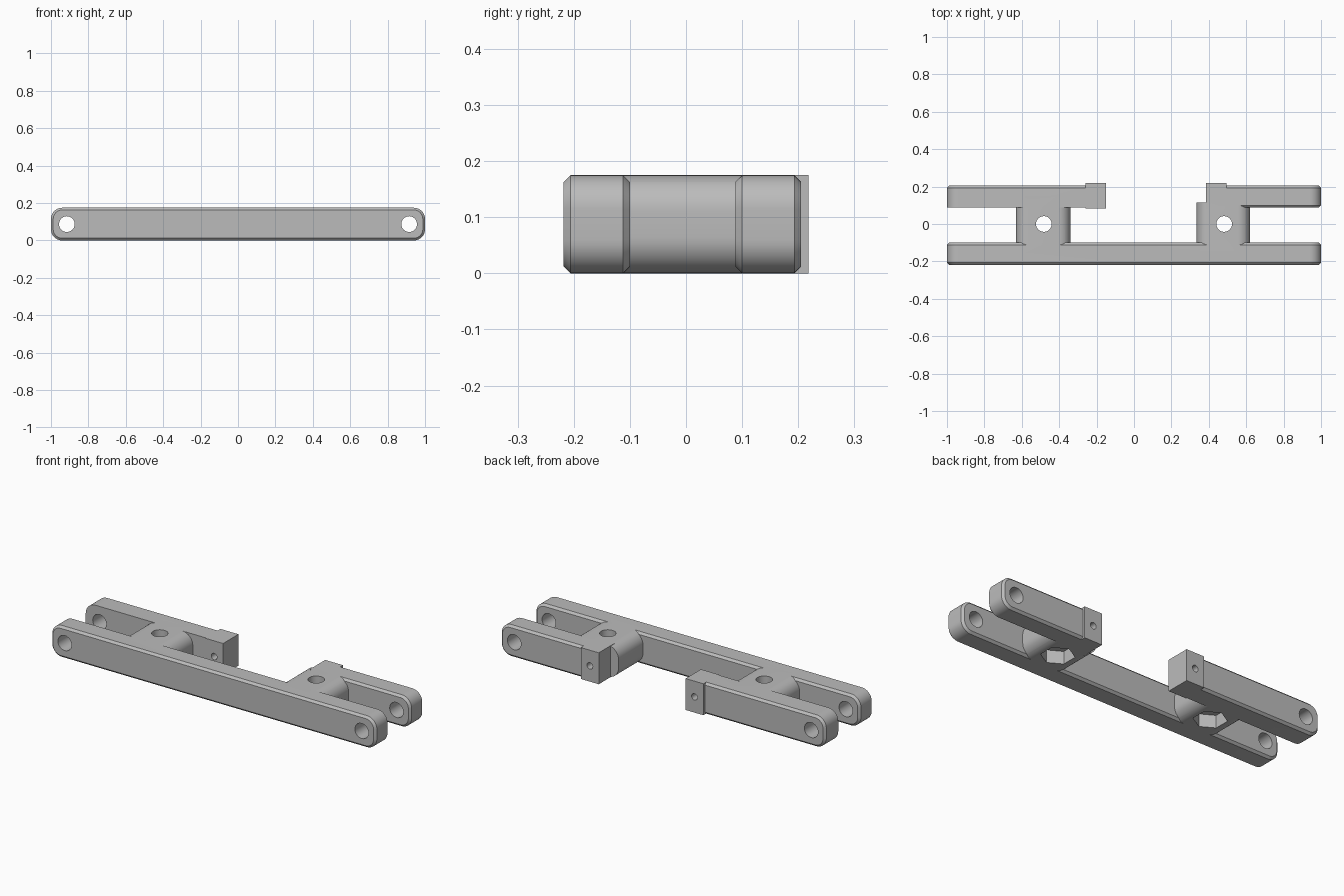
import bpy, bmesh, math
from mathutils import Matrix

cube = bpy.data.objects.get("Cube")
if cube:
    bpy.data.objects.remove(cube, do_unlink=True)

HEIGHT = 0.175
BACK = 0.218          # outermost depth, front bar and bosses
ARM_BACK = 0.205
INNER = 0.088         # inner face of the rear arms
CHAMFER = 0.012
MID = HEIGHT / 2

grey = bpy.data.materials.new("plain grey")
grey.use_nodes = True
grey.diffuse_color = (0.5, 0.5, 0.5, 1)
grey.node_tree.nodes["Principled BSDF"].inputs["Base Color"].default_value = (0.5, 0.5, 0.5, 1)


def add_object(name, bm):
    bmesh.ops.recalc_face_normals(bm, faces=bm.faces)
    mesh = bpy.data.meshes.new(name)
    bm.to_mesh(mesh)
    bm.free()
    mesh.materials.append(grey)
    obj = bpy.data.objects.new(name, mesh)
    bpy.context.scene.collection.objects.link(obj)
    return obj


def rounded_outline(x0, x1, radius, inset=0):
    """Rounded rectangle in the xz plane, shrunk by inset."""
    pts, steps = [], 10
    corners = [(x1 - radius, HEIGHT - radius), (x0 + radius, HEIGHT - radius),
               (x0 + radius, radius), (x1 - radius, radius)]
    for quarter, (cx, cz) in enumerate(corners):
        for i in range(steps + 1):
            a = math.pi / 2 * (quarter + i / steps)
            pts.append((cx + (radius - inset) * math.cos(a),
                        cz + (radius - inset) * math.sin(a)))
    return pts


def rounded_bar(name, x0, x1, y0, y1, radius=0.06, front=0, back=0):
    """Rounded outline swept along y, with optional chamfers at each face."""
    sections = [(y0, front)] if front else []
    sections += [(y0 + front, 0), (y1 - back, 0)]
    sections += [(y1, back)] if back else []
    bm = bmesh.new()
    rings = [[bm.verts.new((x, y, z)) for x, z in rounded_outline(x0, x1, radius, inset)]
             for y, inset in sections]
    for a, b in zip(rings, rings[1:]):
        for i in range(len(a)):
            j = (i + 1) % len(a)
            bm.faces.new((a[i], a[j], b[j], b[i]))
    bm.faces.new(rings[0])
    bm.faces.new(rings[-1])
    return add_object(name, bm)


def block(name, x0, x1, y0, y1):
    bm = bmesh.new()
    bmesh.ops.create_cube(bm, size=1, matrix=Matrix.Translation(
        ((x0 + x1) / 2, (y0 + y1) / 2, MID)) @ Matrix.Diagonal((x1 - x0, y1 - y0, HEIGHT, 1)))
    return add_object(name, bm)


def drill(name, centre, radius, length, axis="Z", sides=32):
    bm = bmesh.new()
    turn = Matrix.Rotation(math.pi / 2, 4, "X") if axis == "Y" else Matrix.Identity(4)
    bmesh.ops.create_cone(bm, cap_ends=True, segments=sides, radius1=radius, radius2=radius,
                          depth=length, matrix=Matrix.Translation(centre) @ turn)
    obj = add_object(name, bm)
    obj.hide_render = True
    return obj


def combine(body, tool, operation):
    mod = body.modifiers.new(operation.lower(), "BOOLEAN")
    mod.operation, mod.solver, mod.object = operation, "EXACT", tool
    bpy.context.view_layer.objects.active = body
    bpy.ops.object.modifier_apply(modifier=mod.name)
    bpy.data.objects.remove(tool, do_unlink=True)


# Long front bar is the base of the one-piece frame
frame = rounded_bar("link_frame", -1, 1, -BACK, -0.10, front=CHAMFER, back=CHAMFER)

# Cross bridges, rear arms and square end bosses
parts = [
    rounded_bar("right_bridge", -0.63, -0.34, -0.15, 0.15, 0.065),
    rounded_bar("left_bridge", 0.335, 0.62, -0.15, 0.115, 0.065),
    rounded_bar("right_arm", -1, -0.17, INNER, ARM_BACK, back=CHAMFER),
    rounded_bar("left_arm", 0.40, 1, INNER, ARM_BACK, front=CHAMFER, back=CHAMFER),
    block("right_boss", -0.26, -0.15, INNER - 0.005, BACK),
    block("left_boss", 0.385, 0.495, 0.08, BACK),
]
for part in parts:
    combine(frame, part, "UNION")

# Pin holes, bolt holes and hexagonal nut pockets on both sides
for side in (-1, 1):
    pin_x, bolt_x = side * 0.915, side * 0.482
    combine(frame, drill("pin_hole", (pin_x, 0, MID), 0.042, 1, "Y"), "DIFFERENCE")
    combine(frame, drill("bolt_hole", (bolt_x, 0, MID), 0.042, 1), "DIFFERENCE")
    combine(frame, drill("nut_pocket", (bolt_x, 0, 0), 0.085, 0.14, sides=6), "DIFFERENCE")

# Small screw holes through the bosses
for x in (-0.205, 0.44):
    combine(frame, drill("screw_hole", (x, 0.18, MID), 0.018, 0.22, "Y", 20), "DIFFERENCE")

bpy.ops.object.select_all(action="DESELECT")
frame.select_set(True)
bpy.context.view_layer.objects.active = frame
bpy.ops.object.shade_smooth_by_angle(angle=math.radians(30))
